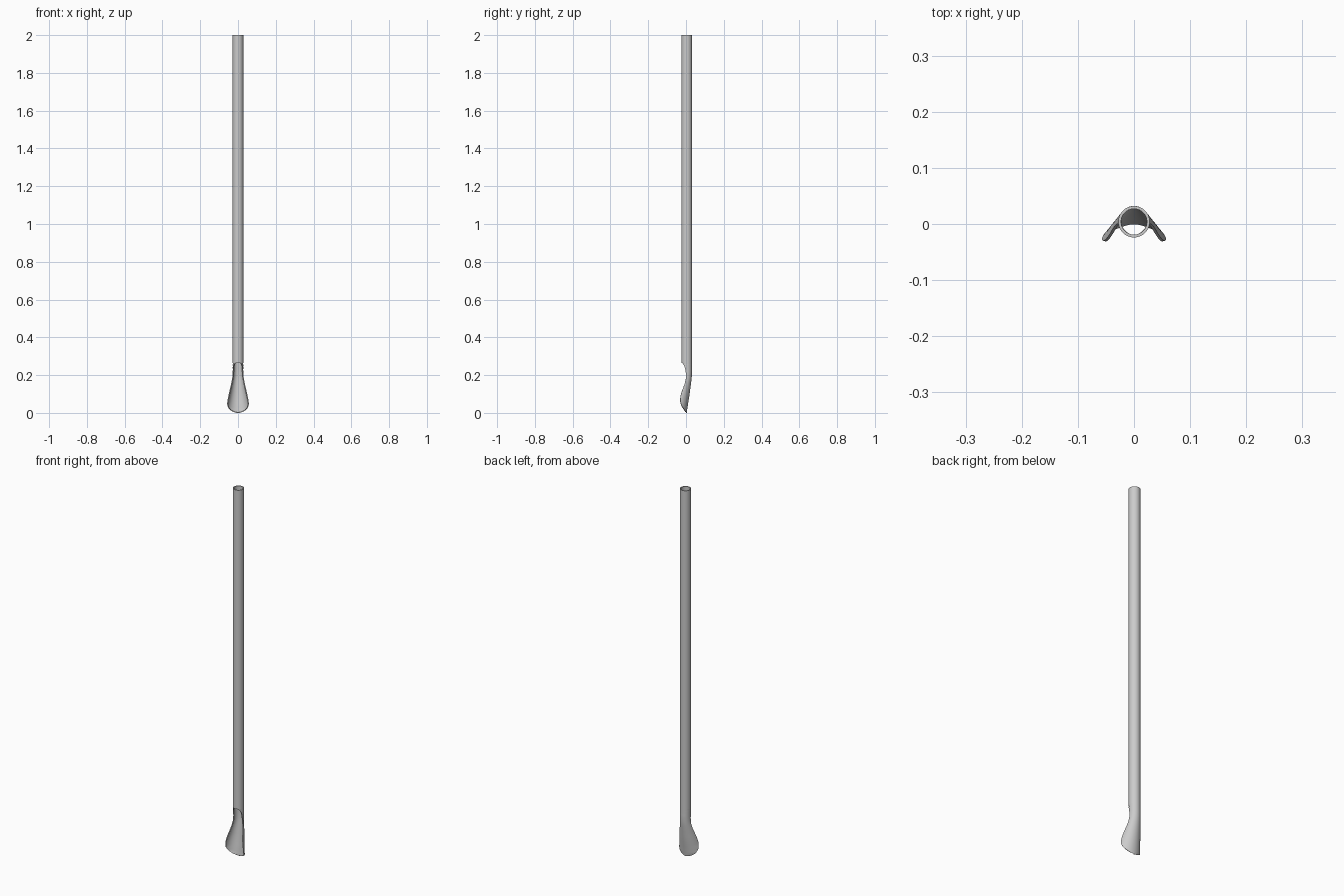
import bpy, bmesh, math
from mathutils import Vector

if "Cube" in bpy.data.objects:
    bpy.data.objects.remove(bpy.data.objects["Cube"])

R, WALL, CY, CUT = 0.028, 0.005, 0.004, 0.265


def finish(name, bm):
    me = bpy.data.meshes.new(name)
    bm.to_mesh(me)
    bm.free()
    ob = bpy.data.objects.new(name, me)
    bpy.context.collection.objects.link(ob)
    return ob


def smooth(ob):
    bpy.ops.object.select_all(action='DESELECT')
    ob.select_set(True)
    bpy.context.view_layer.objects.active = ob
    bpy.ops.object.shade_smooth_by_angle(angle=math.radians(40))


# Straw tube: hollow, spun from its wall profile
bm = bmesh.new()
N = 64
profile = [(R, CUT), (R, 2.0), (R - WALL, 2.0), (R - WALL, CUT)]
rings = []
for r, z in profile:
    rings.append([bm.verts.new((r * math.sin(a), CY + r * math.cos(a), z))
                  for a in (2 * math.pi * i / N for i in range(N))])
for k in range(4):
    a, b = rings[k], rings[(k + 1) % 4]
    for i in range(N):
        j = (i + 1) % N
        bm.faces.new((a[i], a[j], b[j], b[i]))
bmesh.ops.recalc_face_normals(bm, faces=bm.faces)
smooth(finish("straw_tube", bm))

# Spoon end: circular-arc sections (z, rim half-width, back y, rim y)
keys = [(.265, .012, .032, -.021), (.256, .021, .032, -.014),
        (.242, .0255, .032, -.007), (.22, .0272, .032, -.002),
        (.19, .030, .0305, .000), (.16, .0355, .027, -.005),
        (.13, .042, .023, -.016), (.10, .049, .019, -.026),
        (.07, .055, .0145, -.030), (.045, .057, .0105, -.025),
        (.025, .050, .0075, -.014), (.012, .036, .0055, -.006),
        (.004, .020, .0045, .000), (.000, .003, .004, .0035)]
keys = [Vector(k) for k in keys]


def catmull(a, b, c, d, t):
    return 0.5 * (2 * b + (c - a) * t + (2 * a - 5 * b + 4 * c - d) * t * t
                  + (3 * b - a - 3 * c + d) * t ** 3)


rows = []
last = len(keys) - 1
for i in range(last):
    pts = [keys[min(max(i + o, 0), last)] for o in (-1, 0, 1, 2)]
    rows += [catmull(*pts, s / 4) for s in range(4)]
rows.append(keys[-1])

bm = bmesh.new()
M = 40
grid = []
for z, w, yb, ye in rows:
    d = max(yb - ye, 0.0003)
    r, half = (w * w + d * d) / (2 * d), 2 * math.atan2(d, w)
    grid.append([bm.verts.new((r * math.sin(t), yb - r * (1 - math.cos(t)), max(z, 0)))
                 for t in (half * (2 * j / M - 1) for j in range(M + 1))])
for a, b in zip(grid, grid[1:]):
    for j in range(M):
        bm.faces.new((a[j], a[j + 1], b[j + 1], b[j]))
# Outer surface faces backwards, wall grows inwards
bm.normal_update()
if sum(f.normal.y for f in bm.faces) < 0:
    bmesh.ops.reverse_faces(bm, faces=bm.faces)
spoon = finish("spoon_end", bm)
mod = spoon.modifiers.new("wall", 'SOLIDIFY')
mod.thickness = WALL
mod.offset = -1
bpy.context.view_layer.objects.active = spoon
bpy.ops.object.modifier_apply(modifier=mod.name)
for v in spoon.data.vertices:
    v.co.z = min(max(v.co.z, 0), CUT)
smooth(spoon)
